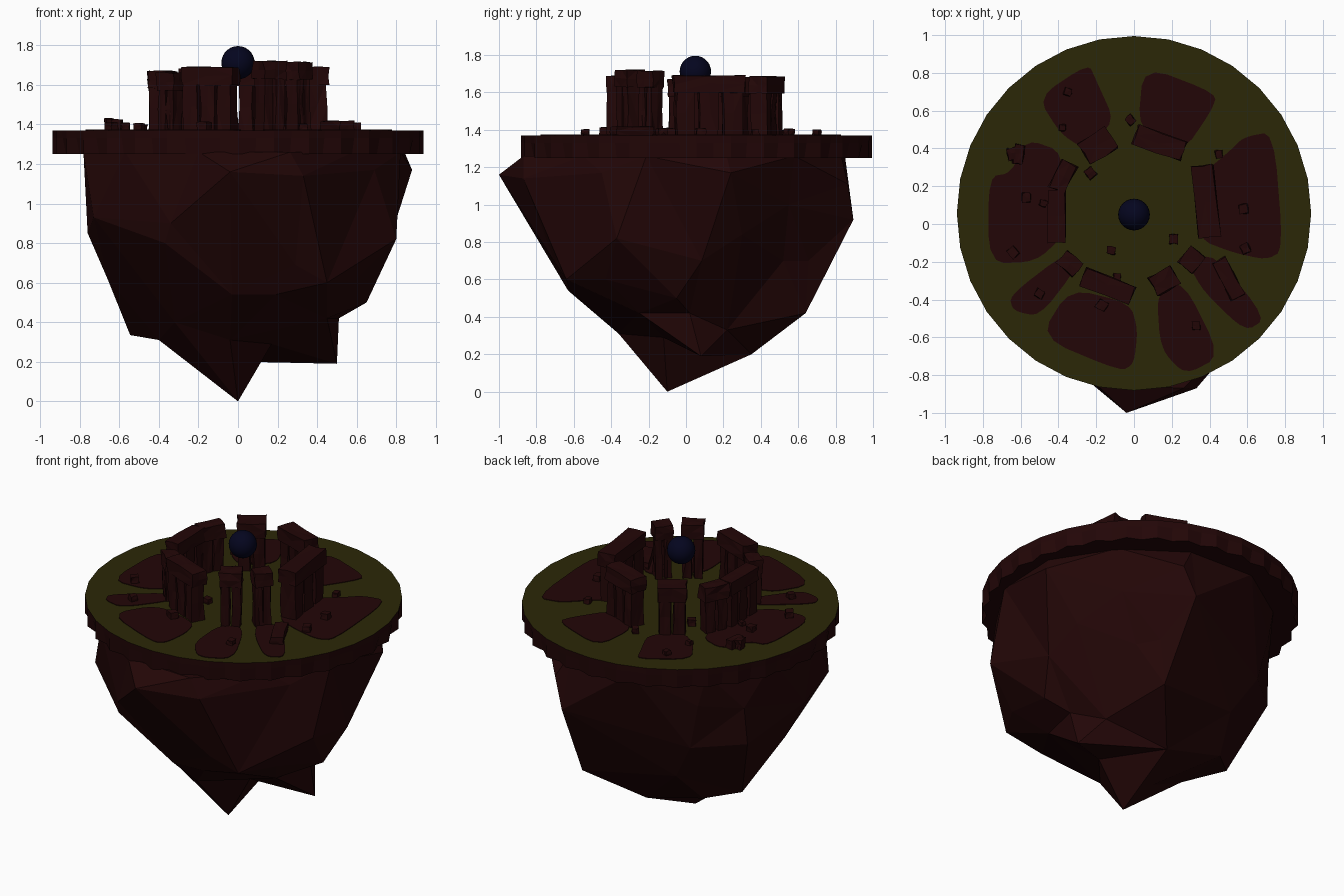
import bpy, bmesh, random
from math import sin, cos, radians, pi
from mathutils import Vector, Matrix

random.seed(4)
if "Cube" in bpy.data.objects:
    bpy.data.objects.remove(bpy.data.objects["Cube"], do_unlink=True)


def material(name, colour):
    mat = bpy.data.materials.new(name)
    mat.use_nodes = True
    mat.diffuse_color = (*colour, 1)
    mat.node_tree.nodes["Principled BSDF"].inputs["Base Color"].default_value = (*colour, 1)
    return mat


ROCK = material("dark red rock", (0.0165, 0.0019, 0.0021))
GRASS = material("dark olive grass", (0.024, 0.0205, 0.002))
ORB = material("midnight blue", (0.0013, 0.0016, 0.0135))


def finish(bm, name, *mats):
    bmesh.ops.recalc_face_normals(bm, faces=bm.faces)
    mesh = bpy.data.meshes.new(name)
    bm.to_mesh(mesh)
    bm.free()
    for mat in mats:
        mesh.materials.append(mat)
    obj = bpy.data.objects.new(name, mesh)
    bpy.context.collection.objects.link(obj)
    return obj


def loft(bm, rings):
    """Skin a stack of equal rings, closing the first and last."""
    loops = [[bm.verts.new(p) for p in ring] for ring in rings]
    for a, b in zip(loops, loops[1:]):
        for i in range(len(a)):
            j = (i + 1) % len(a)
            bm.faces.new((a[i], a[j], b[j], b[i]))
    bm.faces.new(loops[0])
    bm.faces.new(loops[-1])


def jitter(amount):
    return random.uniform(-amount, amount)


GROUND = 1.37
CENTRE_Y = 0.057

# Floating rock: main corners, skinned as seen from a point inside
CORNERS = [
    # front face and outcrop
    (-.04, -1, 1.16), (.33, -.87, 1.14), (-.34, -.75, .9), (.29, -.7, .69), (-.03, -.63, .54), (.19, -.62, .54),
    (.45, -.64, .6), (-.04, -.36, .31), (-.37, -.7, .8), (-.32, -.3, .4),
    # right face and hanging spike
    (.69, -.45, 1.17), (.8, -.37, .82), (.58, -.43, .6), (.5, .08, .19), (.51, .02, .42), (.65, -.05, .5),
    (.73, .085, .7), (.69, .3, .84), (.88, .24, 1.17), (.45, -.25, .42), (.4, .22, .33),
    # back face
    (.55, .55, 1), (.42, .52, .7), (.345, .655, .7), (.3, .64, .42), (.27, .895, .92), (.34, .865, 1.11),
    (.04, .35, .2), (-.52, .62, 1.05), (-.45, .6, .75), (-.3, .53, .5),
    # left face
    (-.545, .2, .335), (-.37, .35, .305), (-.4, -.04, .31), (-.76, -.14, .85), (-.73, -.43, .93),
    (-.7, .4, 1), (-.71, .38, .76), (-.66, -.08, .62),
    # bottom tip
    (0, -.1, 0), (.17, -.12, .29), (-.1, .05, .14),
]
RIM_RADII = [.84, .82, .86, .88, .85, .84, .84, .85, .88, .9, .78, .82]
for i, r in enumerate(RIM_RADII):
    a = radians(30 * i + 15)
    CORNERS.append((.03 + r * cos(a), r * sin(a), 1.26))
CORE = Vector((0, 0, .8))
bm = bmesh.new()
place = {}
for corner in CORNERS:
    vert = bm.verts.new((Vector(corner) - CORE).normalized())
    place[vert] = corner
bmesh.ops.convex_hull(bm, input=bm.verts)
for vert, corner in place.items():
    vert.co = corner
finish(bm, "floating_rock", ROCK)

# Round plateau with a scalloped lower rim and a grass top
SIDES = 64


def rim(z, notch):
    points = []
    for i in range(SIDES):
        r = 0.938 * (cos(pi / 32) if i % 2 else 1) - (notch if i % 2 else 0)
        points.append((r * cos(2 * pi * i / SIDES), CENTRE_Y + r * sin(2 * pi * i / SIDES), z))
    return points


bm = bmesh.new()
loft(bm, [rim(1.25, .025), rim(1.33, .008), rim(GROUND, 0)])
plateau = finish(bm, "plateau", ROCK, GRASS)
for face in plateau.data.polygons:
    if face.center.z > GROUND - .01:
        face.material_index = 1

# Bare earth patches, rounded by corner cutting
PATCHES = {
    "right": [(.33, .24), (.50, .38), (.58, .46), (.74, .49), (.79, -.14), (.70, -.19), (.52, -.15), (.34, -.08)],
    "back_right": [(.02, .50), (.05, .84), (.44, .69), (.41, .60), (.26, .38)],
    "back_left": [(-.51, .67), (-.24, .85), (-.20, .76), (-.10, .54), (-.27, .40), (-.39, .48)],
    "left": [(-.77, .25), (-.65, .27), (-.57, .45), (-.37, .38), (-.37, -.06), (-.52, -.20), (-.77, -.21)],
    "front_left_small": [(-.66, -.38), (-.36, -.15), (-.30, -.23), (-.50, -.49), (-.64, -.46)],
    "front_left": [(-.50, -.60), (-.34, -.34), (-.02, -.42), (.02, -.56), (0, -.74), (-.07, -.78)],
    "front_right": [(.12, -.36), (.26, -.30), (.46, -.70), (.27, -.80), (.14, -.66)],
    "front_right_small": [(.28, -.20), (.43, -.16), (.70, -.50), (.59, -.57), (.37, -.36)],
}
for name, corners in PATCHES.items():
    points = [Vector(c) for c in corners]
    for _ in range(2):
        points = [p.lerp(q, t) for p, q in zip(points, points[1:] + points[:1]) for t in (.2, .8)]
    bm = bmesh.new()
    loft(bm, [[(p.x, p.y, GROUND + h) for p in points] for h in (-.003, .004)])
    finish(bm, "earth_patch_" + name, ROCK)


def stone(name, centre, size, angle, rough=.006):
    """A rough-hewn block turned about the vertical."""
    bm = bmesh.new()
    bmesh.ops.create_cube(bm, size=1)
    bmesh.ops.subdivide_edges(bm, edges=bm.edges, cuts=1, use_grid_fill=True)
    bmesh.ops.scale(bm, vec=size, verts=bm.verts)
    for v in bm.verts:
        v.co += Vector((jitter(rough), jitter(rough), jitter(rough * .6)))
    turn = Matrix.Translation(centre) @ Matrix.Rotation(radians(angle), 4, "Z")
    bmesh.ops.transform(bm, matrix=turn, verts=bm.verts)
    bmesh.ops.triangulate(bm, faces=bm.faces)
    return finish(bm, name, ROCK)


# Stone arches: x, y, length, depth, turn, top height, number of uprights
ARCHES = {
    "right": (.38, .12, .38, .115, 96, 1.69, 3),
    "back_right": (.135, .43, .27, .11, -20, 1.685, 3),
    "back_left": (-.19, .415, .17, .13, 33, 1.68, 2),
    "left": (-.41, .04, .28, .09, 90, 1.67, 3),
    "left_rear": (-.375, .25, .16, .09, 63, 1.67, 2),
    "front_left_small": (-.34, -.21, .11, .09, -42, 1.66, 2),
    "front_left": (-.14, -.33, .28, .10, -22, 1.69, 3),
    "front_right": (.16, -.30, .135, .11, 30, 1.72, 2),
    "front_right_small": (.305, -.19, .11, .095, 50, 1.715, 2),
}
THICK = 0.09
for name, (x, y, length, depth, angle, top, count) in ARCHES.items():
    stone("lintel_" + name, (x, y, top - THICK / 2), (length, depth, THICK), angle)
    height = top - THICK - GROUND + .02
    along = Vector((cos(radians(angle)), sin(radians(angle))))
    for i in range(count):
        spot = Vector((x, y)) + along * length * ((i + .5) / count - .5)
        stone(f"upright_{name}_{i}", (spot.x, spot.y, GROUND - .005 + height / 2),
              (length / count * .8, depth * .82, height), angle + jitter(4))

# Fallen blocks and loose rubble
stone("fallen_lintel", (.50, -.29, GROUND + .02), (.22, .08, .055), -62)
stone("fallen_block", (-.61, .37, GROUND + .025), (.055, .10, .06), -5)
stone("broken_block", (-.65, .37, GROUND + .03), (.04, .06, .06), 10)
RUBBLE = [(-.35, .70), (-.64, -.15), (-.48, .11), (-.57, .14), (-.38, .51), (-.02, .55), (-.23, .27), (.45, .37),
          (.58, .08), (.59, -.13), (.21, -.08), (-.12, -.14), (-.17, -.43), (-.50, -.37), (.33, -.54), (-.09, -.28)]
for i, (x, y) in enumerate(RUBBLE):
    s = random.uniform(.03, .05)
    stone(f"rubble_{i}", (x, y, GROUND + s * .4), (s, s * 1.1, s * .9), random.uniform(0, 90), .004)

# Hovering orb above the middle
bm = bmesh.new()
bmesh.ops.create_uvsphere(bm, u_segments=24, v_segments=14, radius=.084,
                          matrix=Matrix.Translation((0, CENTRE_Y - .007, 1.712)))
orb = finish(bm, "hovering_orb", ORB)
for face in orb.data.polygons:
    face.use_smooth = True
